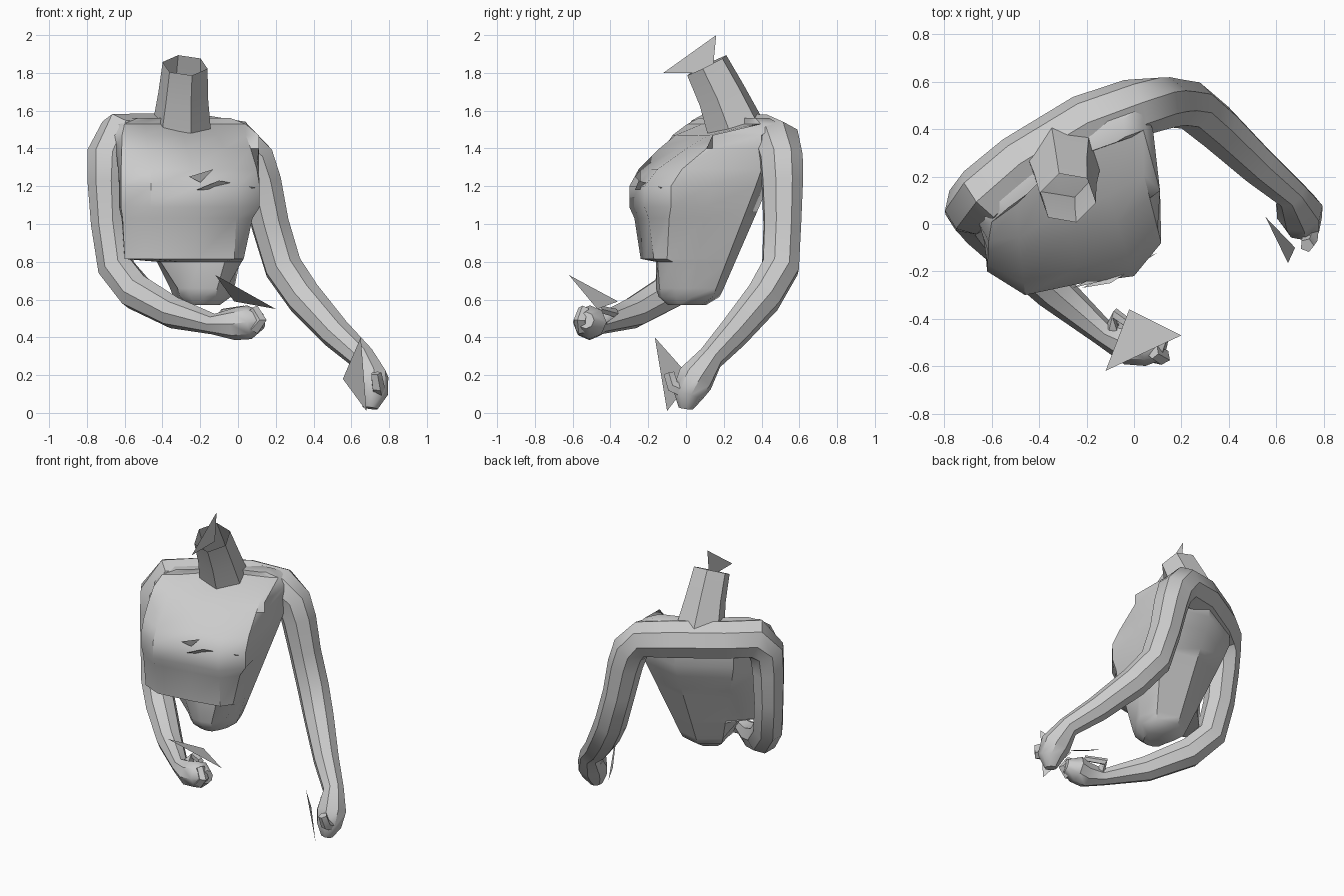
import bpy, bmesh, math
from mathutils import Vector

default_cube = bpy.data.objects.get("Cube")
if default_cube:
    bpy.data.objects.remove(default_cube, do_unlink=True)

grey = bpy.data.materials.new("plain grey")
grey.use_nodes = True
colour = (0.6, 0.6, 0.6, 1)
grey.diffuse_color = colour
grey.node_tree.nodes["Principled BSDF"].inputs["Base Color"].default_value = colour


def finish(name, bm, angle=40):
    mesh = bpy.data.meshes.new(name)
    bm.to_mesh(mesh)
    bm.free()
    mesh.materials.append(grey)
    obj = bpy.data.objects.new(name, mesh)
    bpy.context.collection.objects.link(obj)
    bpy.ops.object.select_all(action="DESELECT")
    obj.select_set(True)
    bpy.context.view_layer.objects.active = obj
    bpy.ops.object.shade_smooth_by_angle(angle=math.radians(angle))
    return obj


def loft(name, rings, capped=True):
    """Join equal rings of points into one skin."""
    bm = bmesh.new()
    loops = [[bm.verts.new(point) for point in ring] for ring in rings]
    count = len(loops[0])
    for low, high in zip(loops, loops[1:]):
        for i in range(count):
            j = (i + 1) % count
            bm.faces.new((low[i], low[j], high[j], high[i]))
    if capped:
        bm.faces.new(loops[0][::-1])
        bm.faces.new(loops[-1])
    bmesh.ops.recalc_face_normals(bm, faces=bm.faces)
    return finish(name, bm)


def limb(name, path, sides=8, capped=True):
    """Tapered tube along a path of (x, y, z, radius)."""
    centres = [Vector(p[:3]) for p in path]
    side = None
    rings = []
    for i, centre in enumerate(centres):
        before = centres[max(i - 1, 0)]
        after = centres[min(i + 1, len(path) - 1)]
        along = (after - before).normalized()
        if side is None:
            side = along.orthogonal()
        side = (side - along * side.dot(along)).normalized()
        across = along.cross(side)
        ring = []
        for k in range(sides):
            turn = math.tau * k / sides
            offset = side * math.cos(turn) + across * math.sin(turn)
            ring.append(centre + offset * path[i][3])
        rings.append(ring)
    return loft(name, rings, capped)


def shard(name, *corners):
    bm = bmesh.new()
    bm.faces.new([bm.verts.new(c) for c in corners])
    return finish(name, bm)


# Front outlines of the torso, from the right armpit round to the left one
belly_low = [(-.33, -.01), (-.32, -.1), (-.26, -.15), (-.18, -.16), (-.11, -.14), (-.06, -.06)]
belly_high = [(-.43, -.04), (-.41, -.12), (-.31, -.16), (-.2, -.16), (-.07, -.15), (.02, -.07)]
hem = [(-.6, -.06), (-.6, -.18), (-.46, -.24), (-.22, -.21), (-.02, -.17), (.03, -.1)]
bust = [(-.63, -.08), (-.62, -.2), (-.46, -.3), (-.22, -.25), (0, -.22), (.115, -.08)]
collar = [(-.67, .05), (-.61, .0), (-.5, .08), (-.34, .24), (-.17, .31), (0, .37)]

# The back tapers evenly between these two outlines
back_low = [(-.02, .04), (-.06, .16), (-.22, .2), (-.36, .1)]
back_high = [(.11, .14), (.08, .4), (-.24, .47), (-.57, .28)]


def blend(first, second, mix):
    return [Vector(p).lerp(Vector(q), mix) for p, q in zip(first, second)]


def level(z, front, toward=None, mix=0.0):
    """Torso ring: a front outline, or a blend of two, and the tapered back."""
    rise = min(max((z - .66) / .62, 0), 1)
    spots = blend(front, toward or front, mix) + blend(back_low, back_high, rise)
    return [(p.x, p.y, z) for p in spots]


def shrink(ring, scale, z):
    middle = sum((Vector(p) for p in ring), Vector()) / len(ring)
    spots = [middle.lerp(Vector(p), scale) for p in ring]
    return [(p.x, p.y, z) for p in spots]


# Torso: belly, bust band with an overhanging hem, chest and collar ridge
ridge = [(p[0], p[1], 1.52) for p in collar + [(.05, .4), (.04, .5), (-.26, .46), (-.55, .28)]]
loft("torso", [
    shrink(level(.66, belly_low), .55, .57),
    shrink(level(.66, belly_low), .9, .615),
    level(.66, belly_low),
    level(.8, belly_high),
    level(.815, hem),
    level(1.03, hem, bust, .55),
    level(1.09, bust),
    level(1.2, bust),
    level(1.29, bust, collar, .13),
    level(1.4, bust, collar, .42),
    level(1.47, bust, collar, .64),
    shrink(ridge, .97, 1.53),
    shrink(ridge, .75, 1.56),
])

# Neck: open hexagonal stump leaning forward
limb("neck", [(-.28, .11, 1.84, .122), (-.29, .19, 1.68, .135),
              (-.3, .28, 1.46, .165)], sides=6, capped=False)

# One skin from the right knuckles, across the upper back, to the left ones
right_arm = [
    (.13, -.53, .49, .045), (.06, -.51, .48, .09), (-.02, -.51, .47, .085),
    (-.13, -.46, .47, .055), (-.34, -.28, .53, .085), (-.54, -.09, .64, .1),
    (-.645, 0, .77, .1), (-.68, .04, 1, .1), (-.69, .06, 1.22, .108)]
upper_back = [
    (-.685, .07, 1.36, .118), (-.63, .12, 1.455, .135), (-.48, .25, 1.455, .13),
    (-.2, .42, 1.45, .13), (0, .49, 1.425, .125), (.08, .505, 1.34, .12)]
left_arm = [
    (.12, .51, 1.22, .115), (.17, .51, 1, .105), (.24, .5, .77, .105),
    (.35, .41, .61, .1), (.52, .25, .42, .085), (.66, .13, .29, .07),
    (.7, .05, .18, .1), (.71, .01, .1, .085), (.7, 0, .025, .04)]
limb("shoulders_and_arms", right_arm + upper_back + left_arm)

# Curled fingers and thumbs
limb("left_fingers", [(.75, .02, .1, .035), (.74, -.07, .14, .035),
                      (.73, -.09, .21, .03)], sides=5)
limb("left_thumb", [(.68, .08, .26, .03), (.62, .08, .23, .025),
                    (.65, 0, .17, .02)], sides=5)
limb("right_fingers", [(.08, -.55, .44, .035), (.12, -.56, .49, .035),
                       (.08, -.54, .55, .03)], sides=5)
limb("right_thumb", [(-.09, -.44, .5, .03), (-.08, -.38, .53, .025),
                     (.03, -.46, .55, .02)], sides=5)

# Loose triangular sheets at the neck and hands
shard("neck_shard", (-.28, -.12, 1.8), (-.28, .16, 2), (-.28, .14, 1.8))
shard("right_hand_shard", (-.12, -.62, .73), (.2, -.47, .55), (-.02, -.36, .59))
shard("left_hand_shard", (.65, -.165, .4), (.555, .03, .18), (.68, -.1, .01))

# Torn folds along the top of the bust band
shard("upper_fold", (-.26, -.27, 1.25), (-.13, -.24, 1.29), (-.2, -.24, 1.22))
shard("lower_fold", (-.22, -.27, 1.18), (-.1, -.25, 1.23), (.1, -.12, 1.19))
